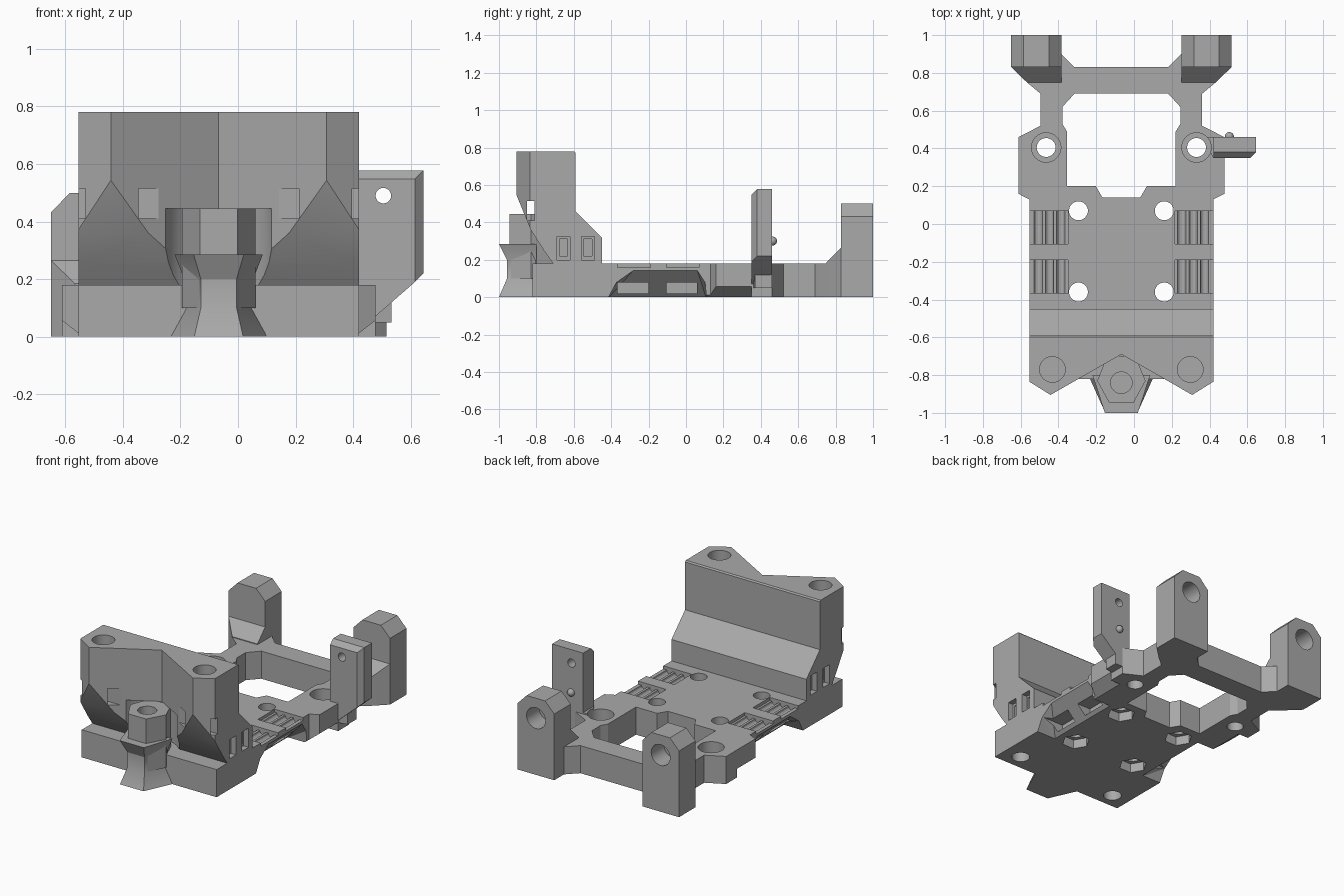
import bpy, bmesh, math
from mathutils import Matrix

if "Cube" in bpy.data.objects:
    bpy.data.objects.remove(bpy.data.objects["Cube"])

XC = -0.067  # symmetry plane of the body; everything is built around u = x - XC
grey = bpy.data.materials.new("plain grey")
grey.diffuse_color = (0.40, 0.40, 0.40, 1)
grey.use_nodes = True
grey.node_tree.nodes["Principled BSDF"].inputs["Base Color"].default_value = grey.diffuse_color


def finish(name, bm):
    bmesh.ops.recalc_face_normals(bm, faces=bm.faces)
    me = bpy.data.meshes.new(name)
    bm.to_mesh(me)
    bm.free()
    me.materials.append(grey)
    ob = bpy.data.objects.new(name, me)
    bpy.context.collection.objects.link(ob)
    return ob


def prism(name, pts, axis, lo, hi):
    """Extrude a 2D outline along an axis (x: y,z  y: x,z  z: x,y)."""
    def place(p, h):
        return {"x": (h, p[0], p[1]), "y": (p[0], h, p[1]), "z": (p[0], p[1], h)}[axis]
    bm = bmesh.new()
    face = bm.faces.new([bm.verts.new(place(p, lo)) for p in pts])
    ext = bmesh.ops.extrude_face_region(bm, geom=[face])
    delta = [b - a for a, b in zip(place((0, 0), lo), place((0, 0), hi))]
    bmesh.ops.translate(bm, vec=delta, verts=[v for v in ext["geom"] if isinstance(v, bmesh.types.BMVert)])
    return finish(name, bm)


def hull(name, pts):
    bm = bmesh.new()
    for p in pts:
        bm.verts.new(p)
    bmesh.ops.convex_hull(bm, input=bm.verts)
    return finish(name, bm)


def box(name, x, y, z):
    return prism(name, [(x[0], y[0]), (x[1], y[0]), (x[1], y[1]), (x[0], y[1])], "z", *z)


def rod(c, r, axis, lo, hi, n=32):
    pts = [(c[0] + r * math.cos(math.tau * i / n), c[1] + r * math.sin(math.tau * i / n)) for i in range(n)]
    return prism("cutter", pts, axis, lo, hi)


def both(half):
    """Close a right-half outline with its mirror image."""
    return half + [(-u, v) for u, v in reversed(half) if u != 0]


def boolean(ob, tool, op="DIFFERENCE"):
    mod = ob.modifiers.new("bool", "BOOLEAN")
    mod.operation, mod.solver, mod.object = op, "EXACT", tool
    bpy.context.view_layer.objects.active = ob
    bpy.ops.object.modifier_apply(modifier=mod.name)
    bpy.data.objects.remove(tool, do_unlink=True)


# base plate with rear frame
base = prism("base_plate", both([
    (0.487, -0.82), (0.487, 0.13), (0.545, 0.16), (0.545, 0.46), (0.428, 0.52), (0.428, 0.69),
    (0.5, 0.75), (0.583, 0.83), (0.583, 1), (0.318, 1), (0.318, 0.9), (0.248, 0.83)]), "z", 0, 0.18)
boolean(base, prism("cutter", both([
    (0.1, 0.14), (0.135, 0.2), (0.288, 0.2), (0.288, 0.49), (0.312, 0.53), (0.312, 0.62),
    (0.248, 0.69)]), "z", -0.1, 0.3))

for s in (1, -1):
    # hollowed lower flanks and wing chamfers
    boolean(base, hull("cutter", [(s * u, y, z) for u, y, z in (
        (0.34, -0.42, -0.01), (0.34, 0.11, -0.01), (0.52, -0.42, -0.01), (0.52, 0.11, -0.01),
        (0.52, -0.36, 0.1), (0.52, 0.1, 0.1), (0.49, -0.28, 0.145), (0.49, 0.06, 0.145),
        (0.52, -0.28, 0.145), (0.52, 0.06, 0.145))]))
    boolean(base, prism("cutter", [(s * 0.46, -0.01), (s * 0.6, -0.01), (s * 0.6, 0.1)], "y", 0.1, 0.35))
    for y0, y1 in ((-0.365, -0.19), (-0.105, 0.07)):
        # tie pockets below, ribbed seats above
        boolean(base, box("cutter", (s * 0.33, s * 0.52), (y0, y1 - 0.01), (0.02, 0.08)))
        boolean(base, box("cutter", (s * 0.283, s * 0.52), (y0, y1), (0.16, 0.25)))
        for u in (0.32, 0.38, 0.44):
            boolean(base, rod((s * u, 0.16), 0.022, "y", y0, y1, 12))
    # plate holes with hexagonal pockets underneath
    for y in (0.07, -0.36):
        boolean(base, rod((s * 0.227, y), 0.05, "z", -0.1, 0.3))
        boolean(base, rod((s * 0.227, y), 0.085, "z", -0.1, 0.06, 6))
    # rear bushing holes and front screw recesses
    boolean(base, rod((s * 0.398, 0.405), 0.05, "z", -0.1, 0.3))
    boolean(base, rod((s * 0.398, 0.405), 0.078, "z", 0.06, 0.3))
    boolean(base, rod((s * 0.365, -0.72), 0.055, "z", -0.1, 0.08))

# front tower: notched plan cut by its side profile
tower = prism("front_tower", both([(0, -0.69), (0.375, -0.905), (0.487, -0.835), (0.487, -0.44)]), "z", 0.1, 0.785)
boolean(tower, prism("cutter", [
    (-0.45, 0.165), (-0.45, 0.32), (-0.59, 0.46), (-0.59, 0.772), (-0.598, 0.78), (-0.95, 0.78),
    (-0.92, 0.58), (-0.83, 0.36), (-0.76, 0.25), (-0.70, 0.165)], "x", -0.6, 0.6), "INTERSECT")
boolean(tower, rod((0, -0.84), 0.19, "z", 0.1, 0.445))
for s in (1, -1):
    boolean(tower, rod((s * 0.365, -0.77), 0.068, "z", 0.6, 0.9))
    boolean(tower, box("cutter", (s * 0.18, s * 0.55), (-0.85, -0.81), (0.41, 0.515)))
    for y in (-0.655, -0.525):
        boolean(tower, box("cutter", (s * 0.45, s * 0.55), (y - 0.035, y + 0.035), (0.2, 0.325)))
        boolean(tower, box("cutter", (s * 0.39, s * 0.46), (y - 0.022, y + 0.022), (0.22, 0.31)))

# waisted column in front of the tower, built from three stacked slices
levels = [(0, 0.175, 0.085, -1), (0.1, 0.12, 0.062, -0.957), (0.2, 0.12, 0.062, -0.957), (0.285, 0.153, 0.087, -1)]
bm = bmesh.new()
rings = [[bm.verts.new(p) for p in ((-b, -0.8, z), (-f, y, z), (f, y, z), (b, -0.8, z))] for z, b, f, y in levels]
for a, b in zip(rings, rings[1:]):
    for i in range(4):
        bm.faces.new((a[i], a[i - 1], b[i - 1], b[i]))
bm.faces.new(rings[0])
bm.faces.new(rings[-1])
column = finish("front_column", bm)
boss = prism("column_boss", both([(0.065, -0.945), (0.128, -0.83), (0.075, -0.7)]), "z", 0.1, 0.445)
boolean(boss, rod((0, -0.84), 0.057, "z", 0.35, 0.5))

# rear posts with gussets and blind rod holes
for s, side in ((1, "right"), (-1, "left")):
    post = prism("rear_post_" + side, [(s * u, z) for u, z in (
        (0.318, 0), (0.583, 0), (0.583, 0.432), (0.517, 0.5), (0.384, 0.5), (0.318, 0.432))], "y", 0.83, 1)
    boolean(post, rod((s * 0.45, 0.37), 0.068, "y", 0.87, 1.1))
    hull("post_gusset_" + side, [(s * u, y, z) for u, y, z in (
        (0.318, 0.75, 0.1), (0.5, 0.75, 0.1), (0.318, 0.75, 0.185), (0.5, 0.75, 0.185),
        (0.318, 0.83, 0.1), (0.583, 0.83, 0.1), (0.318, 0.83, 0.265), (0.583, 0.83, 0.265))])

# upright side tab with chamfered front, hole and locating nub
tab = hull("side_tab", [(u, y, z) for y, c in ((0.35, 0.03), (0.38, 0), (0.46, 0)) for u, z in (
    (0.487, 0.02), (0.712 - c, 0.22 - c), (0.712 - c, 0.578 - c), (0.487, 0.578 - c))])
boolean(tab, rod((0.572, 0.49), 0.027, "y", 0.2, 0.6, 20))
hull("tab_root", [(u, y, z) for z in (0.05, 0.19) for u, y in (
    (0.43, 0.46), (0.487, 0.35), (0.6, 0.37), (0.6, 0.46))])
boolean(bpy.data.objects["tab_root"], rod((0.398, 0.405), 0.078, "z", 0, 0.3))
bm = bmesh.new()
bmesh.ops.create_uvsphere(bm, u_segments=16, v_segments=10, radius=0.024,
                          matrix=Matrix.Translation((0.572, 0.463, 0.3)))
finish("tab_nub", bm)

# shift onto the true centre and smooth only the round walls
for ob in bpy.context.collection.objects:
    ob.data.transform(Matrix.Translation((XC, 0, 0)))
    ob.select_set(True)
bpy.context.view_layer.objects.active = base
bpy.ops.object.shade_smooth_by_angle(angle=math.radians(25))
